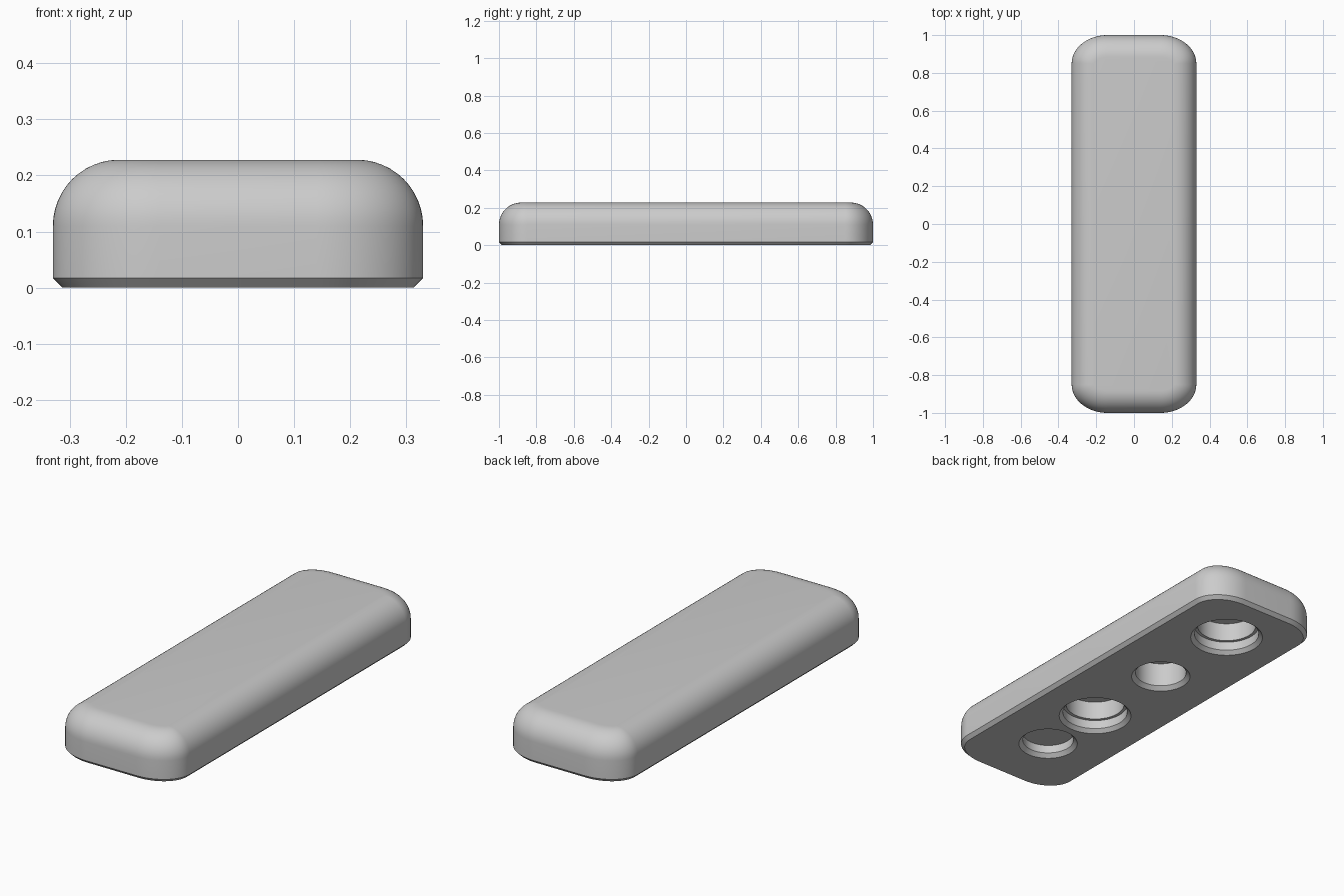
import bpy, bmesh, math
from mathutils import Vector

if "Cube" in bpy.data.objects:
    bpy.data.objects.remove(bpy.data.objects["Cube"])

HALF_X, HALF_Y, HEIGHT = 0.33, 1.0, 0.228
CORNER_X, CORNER_Y = 0.19, 0.15      # corner curve spans
FILLET, CHAMFER = 0.118, 0.017
CORNER_STEPS, FILLET_STEPS = 16, 12

grey = bpy.data.materials.new("plain grey")
grey.diffuse_color = (0.6, 0.6, 0.6, 1)
grey.use_nodes = True
grey.node_tree.nodes["Principled BSDF"].inputs["Base Color"].default_value = grey.diffuse_color


def make_object(name, bm):
    bmesh.ops.recalc_face_normals(bm, faces=bm.faces[:])
    mesh = bpy.data.meshes.new(name)
    bm.to_mesh(mesh)
    bm.free()
    mesh.materials.append(grey)
    obj = bpy.data.objects.new(name, mesh)
    bpy.context.collection.objects.link(obj)
    return obj


def outline(inset, z):
    """Rounded plan outline moved inward along its normals."""
    pts = []
    for q in range(4):
        sx, sy = [(1, 1), (-1, 1), (-1, -1), (1, -1)][q]
        for i in range(CORNER_STEPS + 1):
            t = i / CORNER_STEPS
            a = (t if q % 2 == 0 else 1 - t) * math.pi / 2
            c, s = math.cos(a), math.sin(a)
            n = Vector((c / CORNER_X, s / CORNER_Y)).normalized()
            x = HALF_X - CORNER_X + CORNER_X * c - inset * n.x
            y = HALF_Y - CORNER_Y + CORNER_Y * s - inset * n.y
            pts.append((sx * x, sy * y, z))
    return pts


def loft(rings):
    """Skin a stack of closed rings and cap both ends."""
    bm = bmesh.new()
    loops = [[bm.verts.new(p) for p in ring] for ring in rings]
    n = len(loops[0])
    for a, b in zip(loops, loops[1:]):
        for i in range(n):
            j = (i + 1) % n
            bm.faces.new((a[i], a[j], b[j], b[i]))
    bm.faces.new(loops[0][::-1])
    bm.faces.new(loops[-1])
    return bm


# Body: chamfered foot, upright wall, rounded top edge
sections = [(CHAMFER, 0), (0, CHAMFER)]
for k in range(FILLET_STEPS + 1):
    a = k / FILLET_STEPS * math.pi / 2
    sections.append((FILLET * (1 - math.cos(a)),
                     HEIGHT - FILLET + FILLET * math.sin(a)))
body = make_object("body", loft([outline(i, z) for i, z in sections]))


def circle(r, y, z, n=64):
    return [(r * math.cos(2 * math.pi * i / n),
             y + r * math.sin(2 * math.pi * i / n), z) for i in range(n)]


def drill(name, y, profile):
    """Cut a revolved (radius, height) profile into the underside."""
    cutter = make_object(name, loft([circle(r, y, z) for r, z in profile]))
    cutter.hide_render = True
    cutter.hide_set(True)
    mod = body.modifiers.new(name, 'BOOLEAN')
    mod.operation = 'DIFFERENCE'
    mod.solver = 'EXACT'
    mod.object = cutter
    return cutter


def plain_hole(depth):
    return [(0.15, -0.01), (0.14, 0), (0.121, 0.019), (0.121, depth)]


stepped_hole = [(0.182, -0.01), (0.172, 0), (0.154, 0.018), (0.154, 0.062),
                (0.139, 0.062), (0.139, 0.155)]

# Recesses along the underside
cutters = [
    drill("shallow_hole_cutter", -0.64, plain_hole(0.06)),
    drill("front_stepped_hole_cutter", -0.29, stepped_hole),
    drill("deep_hole_cutter", 0.20, plain_hole(0.14)),
    drill("back_stepped_hole_cutter", 0.69, stepped_hole),
]

# Bake the cuts, drop the cutters, then shade
bpy.ops.object.select_all(action='DESELECT')
body.select_set(True)
bpy.context.view_layer.objects.active = body
for mod in list(body.modifiers):
    bpy.ops.object.modifier_apply(modifier=mod.name)
for cutter in cutters:
    bpy.data.objects.remove(cutter)
bpy.ops.object.shade_smooth_by_angle(angle=math.radians(30))
